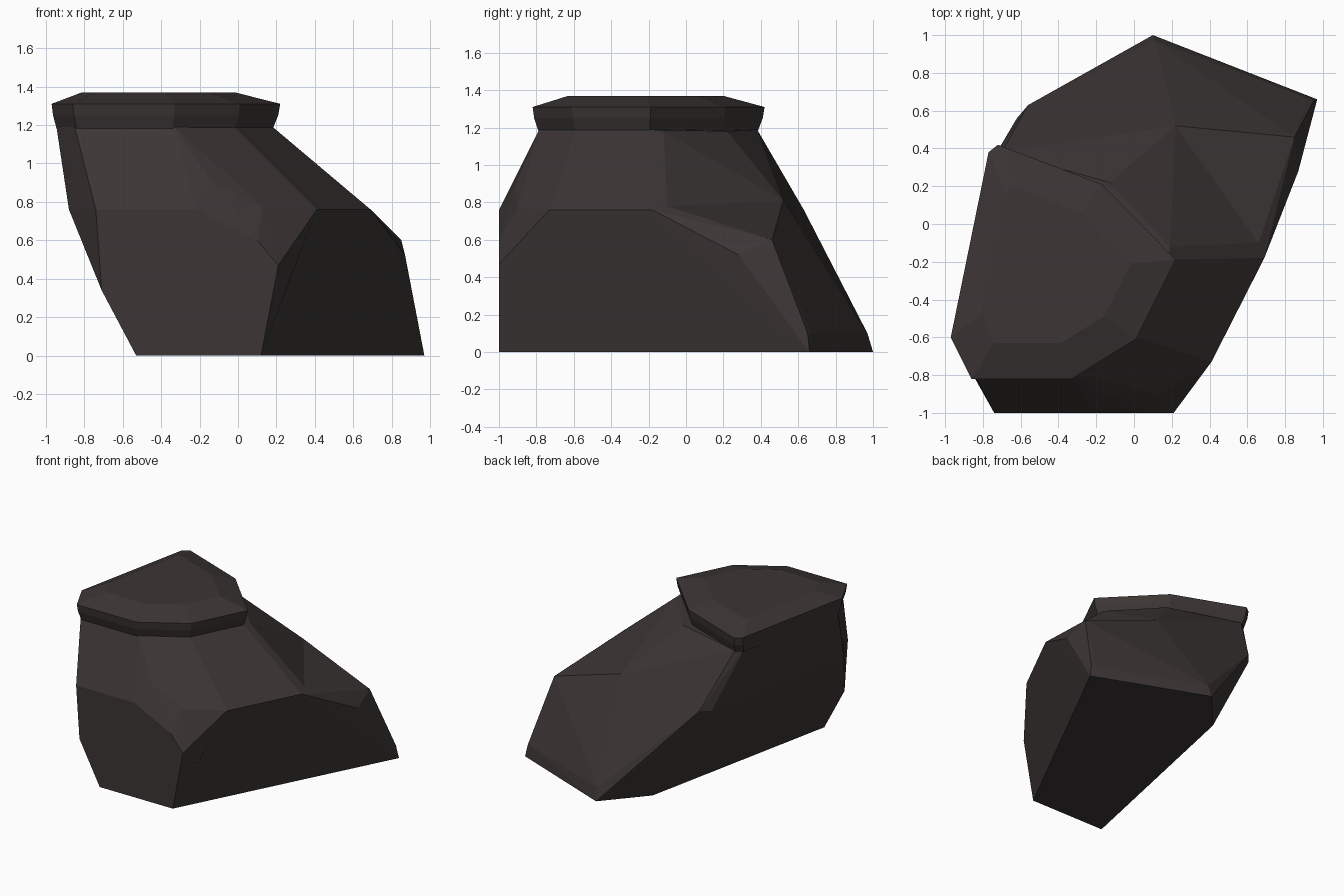
import bpy, bmesh

if "Cube" in bpy.data.objects:
    bpy.data.objects.remove(bpy.data.objects["Cube"])

stone = bpy.data.materials.new("dark brown stone")
stone.diffuse_color = (0.045, 0.036, 0.035, 1)
stone.use_nodes = True
stone.node_tree.nodes["Principled BSDF"].inputs["Base Color"].default_value = stone.diffuse_color


def finish(name, bm):
    bmesh.ops.recalc_face_normals(bm, faces=bm.faces[:])
    me = bpy.data.meshes.new(name)
    bm.to_mesh(me)
    bm.free()
    me.materials.append(stone)
    ob = bpy.data.objects.new(name, me)
    bpy.context.collection.objects.link(ob)
    return ob


def hull(name, points):
    """Faceted block: convex hull of its corner points."""
    bm = bmesh.new()
    for p in points:
        bm.verts.new(p)
    res = bmesh.ops.convex_hull(bm, input=bm.verts[:])
    junk = {g for g in res["geom_interior"] + res["geom_unused"]
            if isinstance(g, bmesh.types.BMVert)}
    bmesh.ops.delete(bm, geom=list(junk), context='VERTS')
    bmesh.ops.dissolve_limit(bm, angle_limit=0.02, verts=bm.verts[:], edges=bm.edges[:])
    return finish(name, bm)


# Corner points shared by the two overlapping body blocks
base = [(-.53, -1, 0), (.12, -1, 0), (.97, .66, 0), (.10, 1, 0), (-.18, .68, 0)]
foot = [(.95, .65, .10), (.91, .67, .10), (.11, .97, .10)]
shoulder = [(.41, -.73, .76), (.69, -.18, .76), (.66, -.10, .78),
            (.22, .52, .81), (-.56, .63, .76)]
front = [(-.74, -1, .76), (-.71, -1, .34), (.21, -1, .47), (.10, -1, .60),
         (-.22, -1, .76), (.13, -.90, .77), (-.14, -.91, .91)]
left = [(-.62, .56, .75), (-.88, -.75, .76)]
neck = [(-.945, -.58, 1.19), (-.85, -.785, 1.19), (-.33, -.785, 1.19), (-.02, -.59, 1.19),
        (.18, -.19, 1.19), (.19, -.12, 1.18), (-.13, .22, 1.18),
        (-.70, .38, 1.19), (-.75, .34, 1.19)]

# Main rock body, and the lower ledge at the back right
hull("rock_body", base + foot + shoulder + front + left + neck)
hull("rock_back_ledge", base[1:] + foot + shoulder + [(.85, .46, .60), (.87, .28, .52)])

# Cap slab: one outline scaled through several heights
outline = [(-.97, -.60), (-.86, -.82), (-.33, -.82), (.01, -.61),
           (.22, -.19), (-.17, .21), (-.72, .42), (-.77, .38)]
cx, cy = -.494, -.246
bm = bmesh.new()
rings = []
for z, s in ((1.18, .945), (1.25, .985), (1.31, 1.0), (1.37, .667)):
    rings.append([bm.verts.new((cx + (x - cx) * s, cy + (y - cy) * s, z)) for x, y in outline])
n = len(outline)
for lo, hi in zip(rings, rings[1:]):
    for i in range(n):
        j = (i + 1) % n
        bm.faces.new((lo[i], lo[j], hi[j], hi[i]))
bm.faces.new(rings[0][::-1])
bm.faces.new(rings[-1])
finish("cap_slab", bm)
